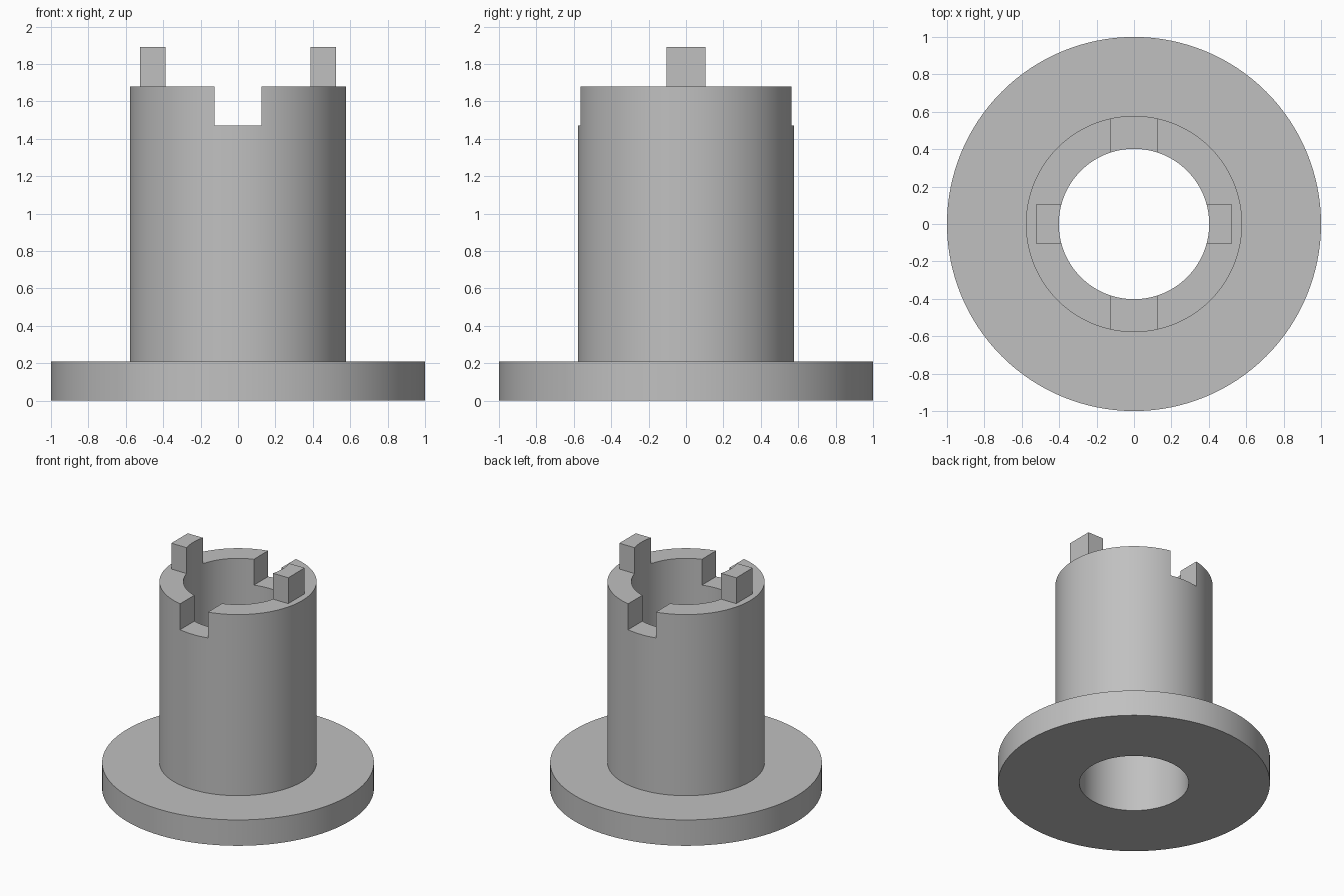
import bpy
import bmesh
import math
from mathutils import Matrix, Vector

default = bpy.data.objects.get("Cube")
if default:
    bpy.data.objects.remove(default, do_unlink=True)

SEGMENTS = 128
BORE, SLEEVE, FLANGE = 0.402, 0.578, 1.0
FLANGE_TOP, SLOT_FLOOR, RIM, TAB_TOP = 0.21, 1.47, 1.68, 1.89

grey = bpy.data.materials.new("plain grey")
grey.use_nodes = True
colour = (0.53, 0.53, 0.53, 1)
grey.diffuse_color = colour
grey.node_tree.nodes["Principled BSDF"].inputs["Base Color"].default_value = colour


def make_object(name, bm):
    bmesh.ops.recalc_face_normals(bm, faces=bm.faces)
    mesh = bpy.data.meshes.new(name)
    bm.to_mesh(mesh)
    bm.free()
    mesh.materials.append(grey)
    obj = bpy.data.objects.new(name, mesh)
    bpy.context.collection.objects.link(obj)
    return obj


def lathe(name, profile):
    """Revolve a closed (radius, height) profile around z."""
    bm = bmesh.new()
    verts = [bm.verts.new((r, 0, z)) for r, z in profile]
    edges = [bm.edges.new((verts[i - 1], verts[i])) for i in range(len(verts))]
    bmesh.ops.spin(bm, geom=verts + edges, cent=(0, 0, 0), axis=(0, 0, 1),
                   angle=math.tau, steps=SEGMENTS, use_merge=True)
    bmesh.ops.remove_doubles(bm, verts=bm.verts, dist=1e-5)
    return make_object(name, bm)


def box(name, low, high):
    low, high = Vector(low), Vector(high)
    bm = bmesh.new()
    bmesh.ops.create_cube(bm, size=1, matrix=Matrix.Translation((low + high) / 2)
                          @ Matrix.Diagonal((*(high - low), 1)))
    return make_object(name, bm)


def cut(obj, cutter):
    """Subtract the cutter, then discard it."""
    mod = obj.modifiers.new("cut", "BOOLEAN")
    mod.operation = "DIFFERENCE"
    mod.solver = "EXACT"
    mod.object = cutter
    select(obj)
    bpy.ops.object.modifier_apply(modifier=mod.name)
    bpy.data.objects.remove(cutter, do_unlink=True)


def select(obj):
    bpy.ops.object.select_all(action="DESELECT")
    obj.select_set(True)
    bpy.context.view_layer.objects.active = obj


# Flanged sleeve with a through bore
sleeve = lathe("flanged_sleeve", [(BORE, 0), (FLANGE, 0), (FLANGE, FLANGE_TOP),
                                  (SLEEVE, FLANGE_TOP), (SLEEVE, RIM), (BORE, RIM)])

# Slots through the front and back of the rim
cut(sleeve, box("slot_cutter", (-0.125, -0.8, SLOT_FLOOR), (0.125, 0.8, 2)))

# Drive tabs on the left and right, hollowed to follow the bore
parts = [sleeve]
for name, side in (("left_tab", 1), ("right_tab", -1)):
    inner, outer = sorted((side * 0.3, side * 0.525))
    tab = box(name, (inner, -0.105, RIM), (outer, 0.105, TAB_TOP))
    bm = bmesh.new()
    bmesh.ops.create_cone(bm, cap_ends=True, segments=SEGMENTS, radius1=BORE,
                          radius2=BORE, depth=1,
                          matrix=Matrix.Translation((0, 0, RIM)))
    cut(tab, make_object("bore_cutter", bm))
    parts.append(tab)

for part in parts:
    select(part)
    bpy.ops.object.shade_smooth_by_angle(angle=math.radians(30))
